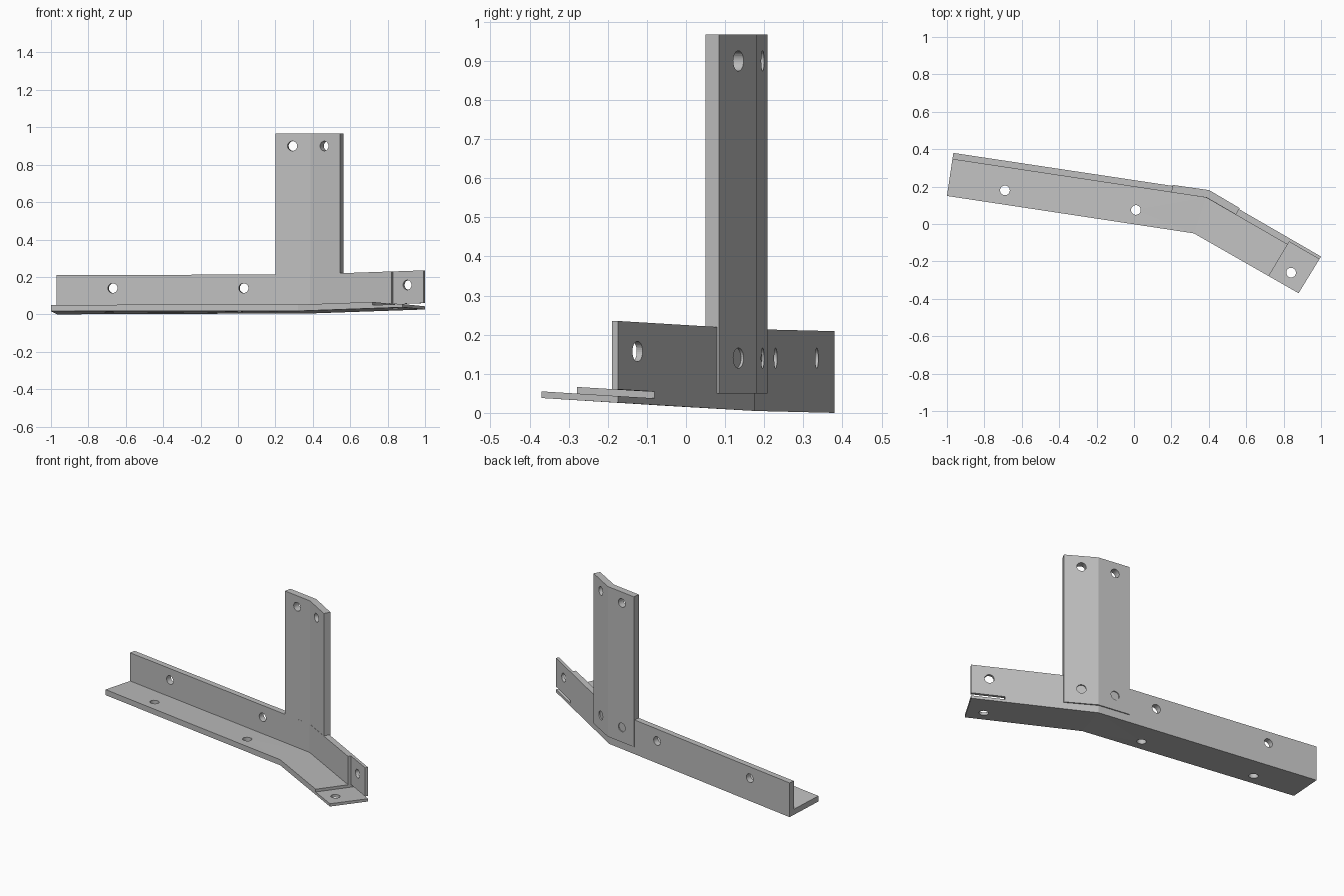
import bpy
import bmesh
from mathutils import Vector

cube = bpy.data.objects.get("Cube")
if cube:
    bpy.data.objects.remove(cube, do_unlink=True)

steel = bpy.data.materials.new("light grey metal")
steel.use_nodes = True
GREY = (0.52, 0.52, 0.52, 1)
steel.diffuse_color = GREY
steel.node_tree.nodes["Principled BSDF"].inputs["Base Color"].default_value = GREY

PLATE = 0.034           # plate thickness
HEIGHT = 0.209          # upright leg height
LIP = 0.15              # plate thickness as a share of the flange width
HOLE = 0.026            # bolt hole radius
UP = Vector((0, 0, 1))
LEFT_NORMAL = Vector((0.15, 0.989, 0))
RIGHT_NORMAL = Vector((0.5, 0.866, 0))


def new_object(name, bm):
    bmesh.ops.recalc_face_normals(bm, faces=bm.faces)
    mesh = bpy.data.meshes.new(name)
    bm.to_mesh(mesh)
    bm.free()
    mesh.materials.append(steel)
    obj = bpy.data.objects.new(name, mesh)
    bpy.context.collection.objects.link(obj)
    return obj


def loft(name, sections):
    """Skin a row of matching closed cross-sections and cap the ends."""
    bm = bmesh.new()
    rings = [[bm.verts.new(p) for p in s] for s in sections]
    for a, b in zip(rings, rings[1:]):
        for i in range(len(a)):
            j = (i + 1) % len(a)
            bm.faces.new((a[i], a[j], b[j], b[i]))
    bm.faces.new(rings[0])
    bm.faces.new(rings[-1])
    return new_object(name, bm)


def drill(obj, holes):
    """Cut round bolt holes, each given as a centre and an axis."""
    bm = bmesh.new()
    for centre, axis in holes:
        turn = UP.rotation_difference(axis).to_matrix().to_4x4()
        turn.translation = Vector(centre)
        bmesh.ops.create_cone(bm, cap_ends=True, segments=32, radius1=HOLE,
                              radius2=HOLE, depth=0.16, matrix=turn)
    cutter = new_object("hole_cutter", bm)
    cutter.hide_render = True
    mod = obj.modifiers.new("holes", 'BOOLEAN')
    mod.object = cutter
    mod.solver = 'EXACT'
    bpy.context.view_layer.objects.active = obj
    bpy.ops.object.modifier_apply(modifier=mod.name)
    bpy.data.objects.remove(cutter, do_unlink=True)


# Stations along the rail: back edge and front edge of the underside
left = (Vector((-0.966, 0.38, 0.0)), Vector((-1.0, 0.15, 0.017)))
bend = (Vector((0.396, 0.175, 0.005)), Vector((0.32, -0.05, 0.018)))
end = (Vector((1.0, -0.174, 0.026)), Vector((0.88, -0.37, 0.038)))
step = (end[0].lerp(bend[0], 0.267), end[1].lerp(bend[1], 0.285))


def angle_section(back, front):
    inner = back.lerp(front, LIP)
    top = back.z + HEIGHT
    return [back, front, front + UP * PLATE, inner + UP * PLATE,
            Vector((inner.x, inner.y, top)), Vector((back.x, back.y, top))]


def flange_section(back, front):
    t = UP * PLATE / 2
    return [back, front, front + t, back + t]


def wall_section(back, front):
    inner = back.lerp(front, LIP / 2)
    inner.z = back.z
    low, high = UP * PLATE, UP * HEIGHT
    return [back + low, inner + low, inner + high, back + high]


# Bent angle rail
rail = loft("angle_rail", [angle_section(*s) for s in (left, bend, step)])
drill(rail, [((-0.67, 0.30, 0.14), LEFT_NORMAL), ((0.03, 0.195, 0.14), LEFT_NORMAL),
             ((-0.69, 0.18, 0.03), UP), ((0.01, 0.075, 0.03), UP)])

# Half-thickness lap tabs at the right-hand end, split by a slot
tab = loft("flange_end_tab", [flange_section(*s) for s in (step, end)])
drill(tab, [((0.84, -0.26, 0.04), UP)])
tab = loft("upright_end_tab", [wall_section(*s) for s in (step, end)])
drill(tab, [((0.91, -0.13, 0.157), RIGHT_NORMAL)])

# Bent upright post set into the back of the rail
plan = [((0.2, 0.169), (0.206, 0.209)), ((0.388, 0.141), (0.402, 0.181)),
        ((0.545, 0.05), (0.565, 0.085))]
sections = []
for inner, outer in plan:
    sections.append([(*inner, 0.05), (*outer, 0.05), (*outer, 0.967), (*inner, 0.967)])
post = loft("upright_post", sections)
drill(post, [(p, n) for z in (0.14, 0.9)
             for p, n in (((0.292, 0.165, z), LEFT_NORMAL),
                          ((0.468, 0.11, z), RIGHT_NORMAL))])
